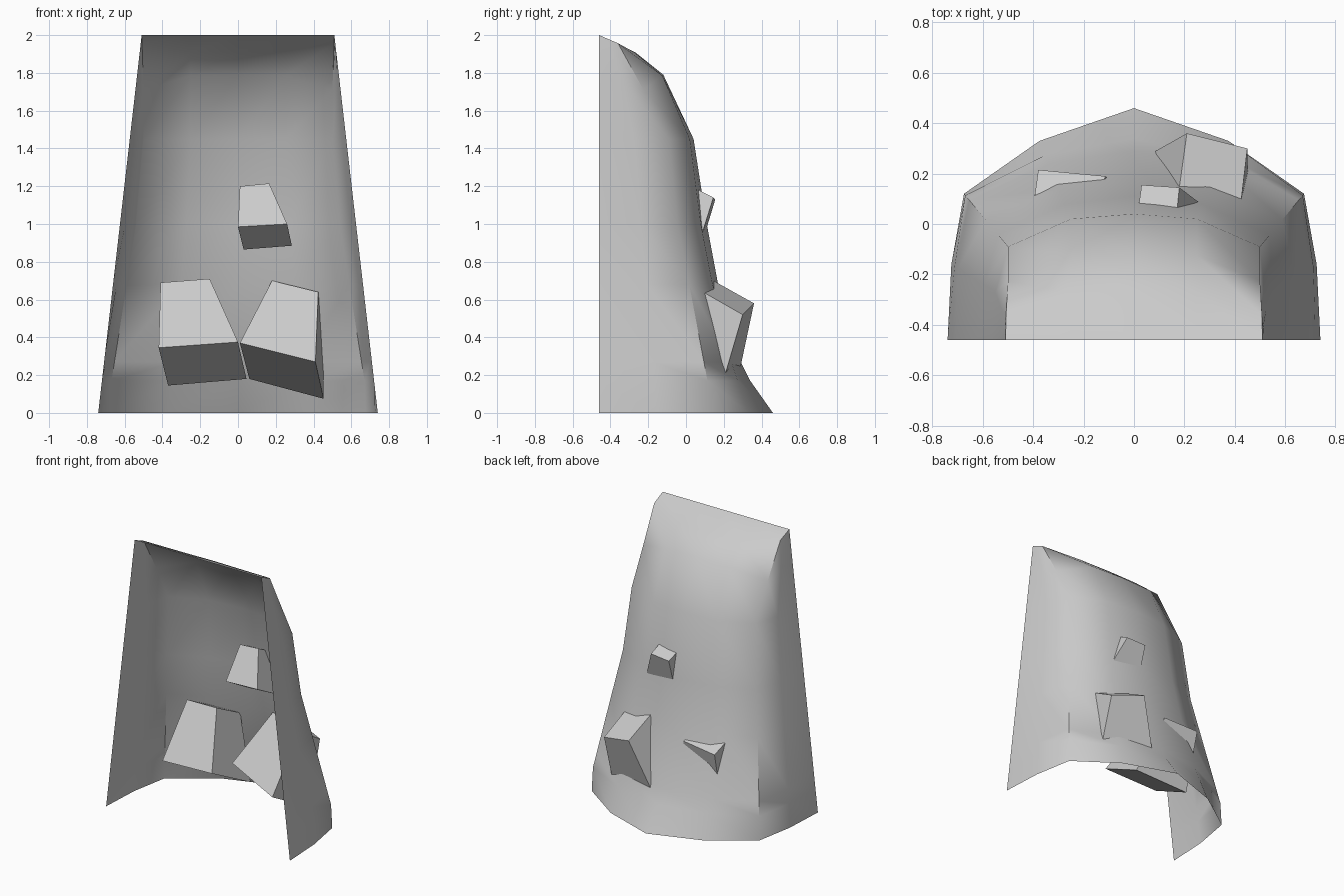
import bpy, bmesh, math

if "Cube" in bpy.data.objects:
    bpy.data.objects.remove(bpy.data.objects["Cube"])


def make_object(name, verts, faces, smooth=None):
    bm = bmesh.new()
    vs = [bm.verts.new(v) for v in verts]
    for f in faces:
        bm.faces.new([vs[i] for i in f])
    bmesh.ops.remove_doubles(bm, verts=bm.verts[:], dist=0.0005)
    bmesh.ops.recalc_face_normals(bm, faces=bm.faces[:])
    # the open shell must look outwards, towards +y
    if smooth and sum(f.normal.y * f.calc_area() for f in bm.faces) < 0:
        bmesh.ops.reverse_faces(bm, faces=bm.faces[:])
    me = bpy.data.meshes.new(name)
    bm.to_mesh(me)
    bm.free()
    ob = bpy.data.objects.new(name, me)
    bpy.context.collection.objects.link(ob)
    if smooth:
        bpy.context.view_layer.objects.active = ob
        ob.select_set(True)
        bpy.ops.object.shade_smooth_by_angle(angle=math.radians(smooth))
        ob.select_set(False)
    return ob


# Wall shell: half cross-sections (centre -> front edge)
base = [(0, .46), (.375, .33), (.675, .12), (.725, -.16), (.74, -.46)]
upper = [(0, .04), (.25, .02), (.5, -.09), (.55, -.27), (.573, -.46)]
rows = []
# height, centre depth, blend of the corner column
for z, y, s in [(0, .46, 0), (.17, .34, .03), (.27, .29, .12),
                (.68, .17, .49), (1.0, .11, .78), (1.45, .04, 1)]:
    t = (.46 - y) / .42
    blends = [t, .6 * t + .4 * s, s, (s + z / 1.45) / 2, z / 1.45]
    rows.append([(a[0] + (b[0] - a[0]) * k, a[1] + (b[1] - a[1]) * k, z)
                 for a, b, k in zip(base, upper, blends)])

# Roof rows curl forward to a straight front lip
rows += [
    [(0, -.12, 1.79), (.25, -.125, 1.785), (.5, -.225, 1.71), (.525, -.34, 1.75), (.534, -.46, 1.79)],
    [(0, -.27, 1.91), (.25, -.275, 1.91), (.508, -.36, 1.957), (.513, -.41, 1.957), (.515, -.46, 1.957)],
    [(0, -.46, 2), (.25, -.46, 2), (.51, -.46, 2), (.51, -.46, 2), (.51, -.46, 2)],
]
verts, faces = [], []
for row in rows:
    verts += [(-x, y, z) for x, y, z in row[:0:-1]] + row
for j in range(len(rows) - 1):
    for i in range(8):
        a = j * 9 + i
        # the last row collapses to a corner at both sides
        if j == len(rows) - 2 and i in (0, 1, 6, 7):
            faces.append((a, a + 1, a + 9))
        else:
            faces.append((a, a + 1, a + 10, a + 9))
make_object("wall_shell", verts, faces, 51)

# Tapered stone blocks: front face (TL, TR, BR, BL), then the back face
block_faces = [(0, 1, 2, 3), (4, 5, 6, 7), (0, 1, 5, 4), (1, 2, 6, 5), (2, 3, 7, 6), (3, 0, 4, 7)]
blocks = {
    "right_block": [(.18, .145, .70), (.425, .09, .64), (.41, -.19, .27), (.01, -.08, .37),
                    (.21, .36, .58), (.45, .30, .52), (.453, .17, .075), (.06, .275, .18)],
    "left_block": [(-.41, 0, .69), (-.15, -.03, .71), (0, -.30, .375), (-.42, -.27, .345),
                   (-.38, .215, .58), (-.115, .19, .60), (.045, .08, .18), (-.37, .11, .145)],
    "upper_block": [(.01, .01, 1.2), (.165, 0, 1.215), (.26, -.15, 1.0), (0, -.14, .985),
                    (.03, .155, 1.13), (.18, .145, 1.14), (.285, .065, .885), (.03, .075, .865)],
}
for name, pts in blocks.items():
    make_object(name, pts, block_faces)
